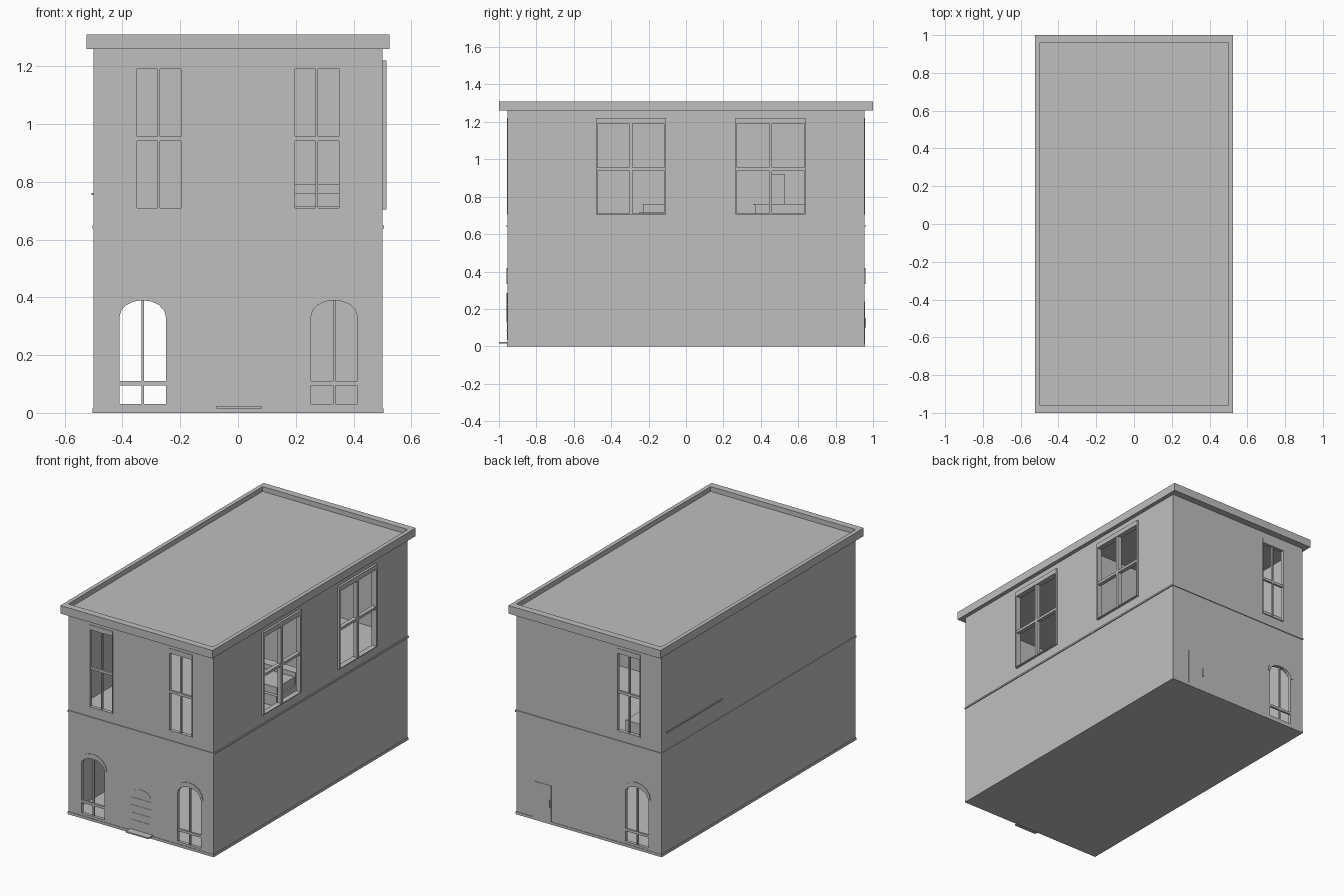
import bpy, bmesh, math
from mathutils import Vector

cube = bpy.data.objects.get("Cube")
if cube:
    bpy.data.objects.remove(cube, do_unlink=True)

grey = bpy.data.materials.new("plain_grey")
grey.use_nodes = True
COLOUR = (0.52, 0.52, 0.52, 1)
grey.diffuse_color = COLOUR
grey.node_tree.nodes["Principled BSDF"].inputs["Base Color"].default_value = COLOUR

HX, HY, WALL = 0.5, 0.955, 0.02

# Each wall maps (along, up, outward) to world space
def front(u, v, d): return Vector((u, -HY - d, v))
def back(u, v, d): return Vector((u, HY + d, v))
def right(u, v, d): return Vector((HX + d, u, v))
def flat(u, v, d): return Vector((u, v, d))


def finish(name, bm):
    bmesh.ops.recalc_face_normals(bm, faces=bm.faces)
    mesh = bpy.data.meshes.new(name)
    bm.to_mesh(mesh)
    bm.free()
    mesh.materials.append(grey)
    obj = bpy.data.objects.new(name, mesh)
    bpy.context.collection.objects.link(obj)
    return obj


def prism(name, outline, d0, d1, place):
    """Outline extruded between two depths."""
    bm = bmesh.new()
    a = [bm.verts.new(place(u, v, d0)) for u, v in outline]
    b = [bm.verts.new(place(u, v, d1)) for u, v in outline]
    bm.faces.new(a)
    bm.faces.new(b[::-1])
    n = len(a)
    for i in range(n):
        j = (i + 1) % n
        bm.faces.new((a[i], a[j], b[j], b[i]))
    return finish(name, bm)


def band(name, inner, outer, d0, d1, place, closed=True):
    """Solid strip between two matching outlines."""
    bm = bmesh.new()
    loops = [[bm.verts.new(place(u, v, d)) for d, (u, v) in
              ((d0, p), (d0, q), (d1, q), (d1, p))] for p, q in zip(inner, outer)]
    n = len(loops)
    for i in range(n if closed else n - 1):
        s, t = loops[i], loops[(i + 1) % n]
        for k in range(4):
            m = (k + 1) % 4
            bm.faces.new((s[k], s[m], t[m], t[k]))
    if not closed:
        bm.faces.new(loops[0])
        bm.faces.new(loops[-1])
    return finish(name, bm)


def rect(u0, u1, v0, v1):
    return [(u0, v0), (u1, v0), (u1, v1), (u0, v1)]


def arc(c, spring, a, b, steps=8):
    return [(c + a * math.cos(math.pi * i / steps), spring + b * math.sin(math.pi * i / steps))
            for i in range(steps + 1)]


def arched(c, half, bottom, spring, rise):
    return [(c - half, bottom), (c + half, bottom)] + arc(c, spring, half, rise)


def box(name, x, y, z):
    return prism(name, rect(*x, *y), *z, flat)


# Wall shell, hollowed into two storeys
shell = box("walls", (-HX, HX), (-HY, HY), (0, 1.27))
ix, iy = HX - WALL, HY - WALL
cutters = [box("lower_room_cutter", (-ix, ix), (-iy, iy), (0.02, 0.63)),
           box("upper_room_cutter", (-ix, ix), (-iy, iy), (0.65, 1.25))]


def tall_window(name, c, half, place, depth, lip):
    """Rectangular four-pane window with a lintel."""
    z0, z1, top, mid = 0.705, 1.19, 1.22, 0.949
    cutters.append(prism(name + "_cutter", rect(c - half, c + half, z0, z1), -0.04, 0.03, place))
    band(name + "_frame", rect(c - half + lip, c + half - lip, z0 + 0.005, z1),
         rect(c - half - 0.002, c + half + 0.002, z0, top), -WALL, depth, place)
    bar = 0.004 if place is not right else 0.009
    d = depth - 0.004
    prism(name + "_mullion", rect(c - bar, c + bar, z0, z1), -0.015, d, place)
    prism(name + "_transom", rect(c - half, c + half, mid - 0.008, mid + 0.008), -0.015, d, place)


def arch_window(name, c, place):
    """Round-topped window with a raised arch over it."""
    half, spring = 0.08, 0.334
    cutters.append(prism(name + "_cutter", arched(c, half, 0.03, spring, 0.056),
                         -0.04, 0.03, place))
    band(name + "_arch", arc(c, spring, half, 0.056), arc(c, spring, half + 0.015, 0.086),
         -0.01, 0.004, place, closed=False)
    prism(name + "_mullion", rect(c - 0.004, c + 0.004, 0.03, 0.389), -0.015, -0.002, place)
    prism(name + "_transom", rect(c - half, c + half, 0.095, 0.11), -0.015, -0.002, place)


# Windows on front, back and right wall
tall_window("front_upper_window_a", -0.274, 0.079, front, 0.003, 0.003)
tall_window("front_upper_window_b", 0.273, 0.079, front, 0.003, 0.003)
tall_window("back_upper_window", -0.274, 0.079, back, 0.003, 0.003)
for i, y in enumerate((-0.295, 0.452)):
    tall_window("side_window_%d" % (i + 1), y, 0.185, right, 0.014, 0.007)
arch_window("front_lower_window_a", -0.33, front)
arch_window("front_lower_window_b", 0.333, front)
arch_window("back_lower_window", -0.33, back)

# Cut the rooms and openings, then drop the cutters
for c in cutters:
    c.hide_render = True
    mod = shell.modifiers.new(c.name, 'BOOLEAN')
    mod.object = c
    mod.operation = 'DIFFERENCE'
    mod.solver = 'EXACT'
bpy.context.view_layer.update()
graph = bpy.context.evaluated_depsgraph_get()
cut_mesh = bpy.data.meshes.new_from_object(shell.evaluated_get(graph))
shell.modifiers.clear()
shell.data = cut_mesh
for c in cutters:
    bpy.data.objects.remove(c, do_unlink=True)

# Base and belt trims
band("base_trim", rect(-0.49, 0.49, -0.94, 0.94), rect(-0.503, 0.503, -0.958, 0.958),
     0, 0.016, flat)
band("belt_trim", rect(-0.49, 0.49, -0.94, 0.94), rect(-0.504, 0.506, -0.96, 0.96),
     0.638, 0.648, flat)

# Flat roof with parapet
box("roof_deck", (-0.51, 0.51), (-0.97, 0.97), (1.262, 1.28))
band("roof_parapet", rect(-0.5, 0.5, -0.957, 0.957), rect(-0.525, 0.525, -1, 1),
     1.26, 1.31, flat)

# Front door of planks with a doorstep
prism("front_door", arched(0.002, 0.065, 0.035, 0.245, 0.04), -0.01, 0.002, front)
for i, z in enumerate((0.085, 0.13, 0.177, 0.224)):
    prism("door_batten_%d" % (i + 1), rect(-0.063, 0.067, z - 0.002, z + 0.002),
          0, 0.004, front)
prism("door_seam", rect(0, 0.003, 0.13, 0.285), 0, 0.004, front)
box("doorstep", (-0.075, 0.082), (-1, -HY), (0.016, 0.024))

# Back door with handle, seen from inside as well
prism("back_door", rect(0.26, 0.38, 0.016, 0.24), -WALL - 0.003, 0.003, back)
prism("back_door_handle", rect(0.268, 0.276, 0.1, 0.15), 0, 0.008, back)

# Upper partition with its door
box("partition", (-ix, ix), (0.12, 0.14), (0.65, 1.25))
box("inner_door", (-0.29, -0.17), (0.115, 0.145), (0.65, 0.88))

# Bed along the blank wall of the back room, its edge reaching through
box("back_bed", (-0.48, -0.22), (0.37, 0.91), (0.65, 0.755))
box("back_bed_rail", (-0.507, -0.22), (0.36, 0.91), (0.755, 0.762))
box("cupboard", (-0.48, -0.36), (0.46, 0.53), (0.762, 0.92))

# Sofa in the front room
box("sofa_seat", (0.12, 0.44), (-0.25, -0.02), (0.65, 0.715))
box("sofa_cushion", (0.13, 0.43), (-0.23, -0.02), (0.715, 0.76))
box("sofa_back", (0.12, 0.44), (-0.06, 0), (0.65, 0.79))
